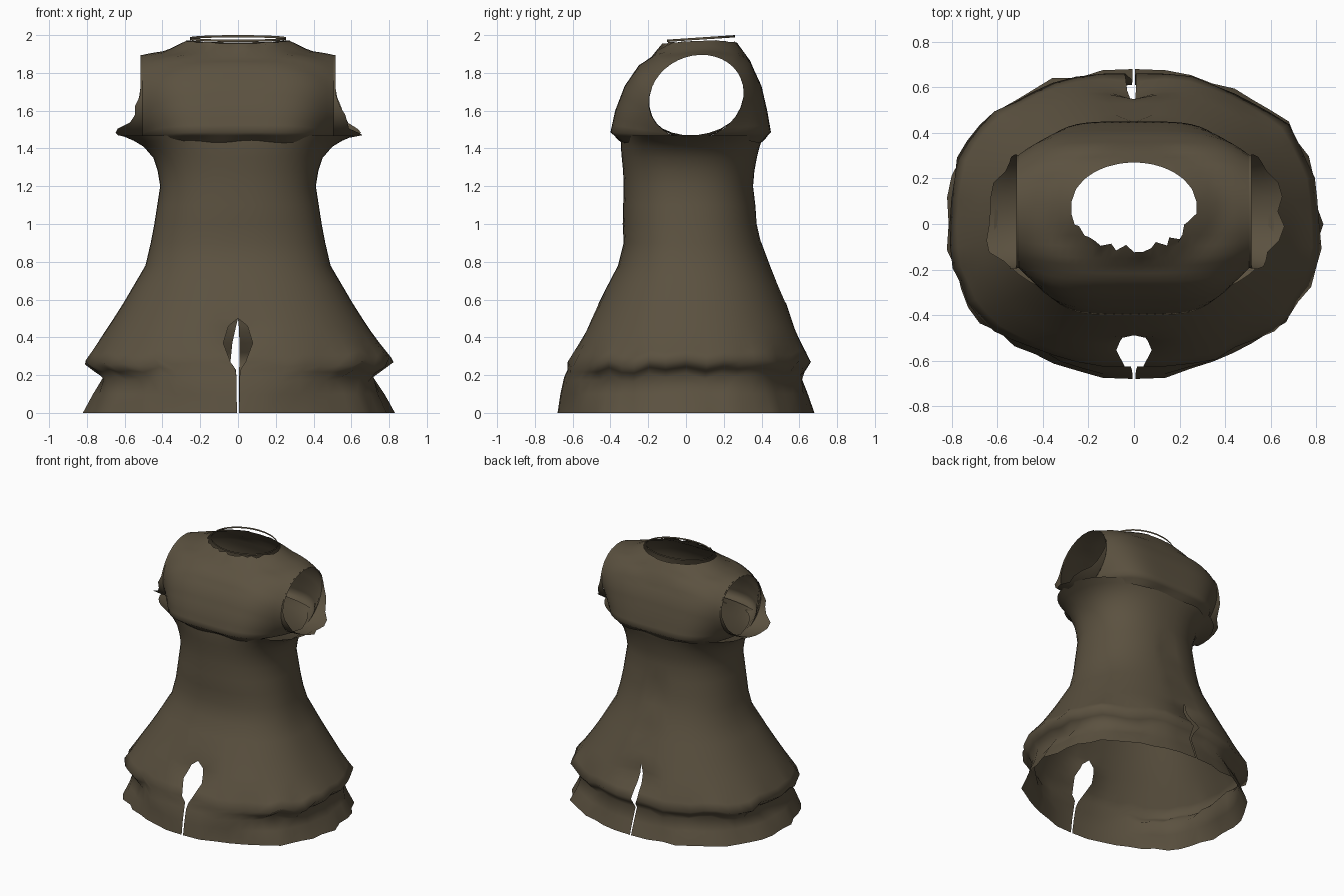
import bpy, bmesh, math, random

if "Cube" in bpy.data.objects:
    bpy.data.objects.remove(bpy.data.objects["Cube"])

random.seed(4)
cloth = bpy.data.materials.new("dark brown cloth")
cloth.diffuse_color = (0.105, 0.083, 0.051, 1)
cloth.use_nodes = True
cloth.node_tree.nodes["Principled BSDF"].inputs["Base Color"].default_value = cloth.diffuse_color


def lerp_table(table, v):
    """Linear lookup in a list of rows sorted by their first value."""
    if v <= table[0][0]:
        return table[0][1:]
    for a, b in zip(table, table[1:]):
        if v <= b[0]:
            t = (v - a[0]) / (b[0] - a[0])
            return tuple(p + (q - p) * t for p, q in zip(a[1:], b[1:]))
    return table[-1][1:]


def finish(bm, name, angle=60):
    bmesh.ops.remove_doubles(bm, verts=bm.verts, dist=0.0008)
    bmesh.ops.recalc_face_normals(bm, faces=bm.faces)
    me = bpy.data.meshes.new(name)
    bm.to_mesh(me)
    bm.free()
    me.materials.append(cloth)
    ob = bpy.data.objects.new(name, me)
    bpy.context.collection.objects.link(ob)
    bpy.ops.object.select_all(action='DESELECT')
    ob.select_set(True)
    bpy.context.view_layer.objects.active = ob
    bpy.ops.object.shade_smooth_by_angle(angle=math.radians(angle))
    return ob


def grid_faces(bm, rows):
    for r0, r1 in zip(rows, rows[1:]):
        for i in range(len(r0) - 1):
            bm.faces.new((r0[i], r0[i + 1], r1[i + 1], r1[i]))


# Robe body: height, half width, front depth, back depth
body = [(0, .815, .66, .68), (.10, .765, .645, .645), (.19, .72, .625, .61),
        (.27, .825, .63, .665), (.40, .725, .56, .61), (.55, .625, .48, .545),
        (.78, .49, .36, .445), (.90, .462, .33, .40), (1.0, .443, .335, .38),
        (1.2, .412, .33, .355), (1.28, .425, .333, .362), (1.35, .448, .34, .375),
        (1.41, .50, .345, .39), (1.44, .55, .345, .40), (1.468, .615, .345, .405)]
# Half openings by height: front, back left, back right
slits = [(0, .006, .006, .004), (.19, .008, .008, .004), (.23, .014, .012, .006),
         (.27, .04, .04, .008), (.37, .078, .03, .008), (.46, .05, .01, .004),
         (.50, 0, 0, 0)]
heights = [0, .1, .19, .23, .27, .32, .37, .43, .46, .5, .58, .68, .78, .9, 1.0,
           1.1, 1.2, 1.28, 1.35, 1.41, 1.44, 1.468]
N = 24
bm = bmesh.new()
for side in (-1, 1):
    upper = [random.uniform(-.025, .012) for _ in range(N + 1)]
    lower = [random.uniform(-.03, .02) for _ in range(N + 1)]
    drop = [random.uniform(-.03, .02) for _ in range(N + 1)]
    phase = random.uniform(0, 6)
    rows = []
    for z in heights:
        w, f, b = lerp_table(body, z)
        gap_f, gap_bl, gap_br = lerp_table(slits, z)
        row = []
        for i in range(N + 1):
            a = math.pi * (i / N - .5)
            c, s = max(0, math.cos(a)), math.sin(a)
            k, dz = 1.0, 0
            if 1 < i < N - 1:  # ragged folds along both hems
                if z < .15:
                    k += lower[i] * (1 - z / .3)
                elif z < .22:
                    k += .02 + .03 * math.sin(7 * a + phase) - .025 * c
                    dz = drop[i]
                elif z < .4:
                    fade = max(0, 1 - abs(z - .27) / .13)
                    k += upper[i] * fade
                    dz = drop[i] * fade
            g = gap_f if s < 0 else (gap_bl if side < 0 else gap_br)
            x = max(g, k * w * c ** .87) if c > .01 else g
            y = k * math.copysign(abs(s) ** .87, s) * (f if s < 0 else b)
            # Cloth pulled inward around the slits
            pull = .05 * math.exp(-((z - .41) / .09) ** 2 - (x / .1) ** 2)
            if s > 0:  # small puckers up the back seam
                for zp in (.68, 1.0):
                    pull += .03 * math.exp(-((z - zp) / .05) ** 2 - (x / .05) ** 2)
            y -= math.copysign(pull, s)
            # Hem corners poke forward at the front slit
            if s < -.99 and z < .2:
                y -= .02
            row.append(bm.verts.new((side * x, y, z + dz)))
        rows.append(row)
    grid_faces(bm, rows)
finish(bm, "robe_body", 150)

# Shoulder cape: a sideways barrel that narrows to an armhole at each end
middle = [(-.34, 1.435), (-.40, 1.485), (-.375, 1.60), (-.325, 1.73),
          (-.25, 1.84), (-.15, 1.905), (0, 1.925), (.15, 1.93), (.27, 1.915),
          (.34, 1.86), (.40, 1.73), (.43, 1.60), (.45, 1.485), (.40, 1.435)]
table = [(i / (len(middle) - 1),) + p for i, p in enumerate(middle)]
M = 39


def armhole(u):
    a = -math.pi / 2 - 2 * math.pi * u
    return .055 + .25 * math.cos(a), 1.672 + .222 * math.sin(a) + .025 * math.cos(a)


bm = bmesh.new()
rows = []
stations = 28
for j in range(stations + 1):
    x = -.505 + 1.01 * j / stations
    row = []
    for i in range(M + 1):
        u = i / M
        t = (abs(x) / .505) ** (4.5 if min(u, 1 - u) < .3 else 3.5)
        y0, z0 = lerp_table(table, u)
        y1, z1 = armhole(u)
        ripple = .006 * math.sin(19 * x) if i < 2 or i > M - 2 else 0
        row.append(bm.verts.new((x, y0 + (y1 - y0) * t,
                                 z0 + (z1 - z0) * t + ripple)))
    rows.append(row)
grid_faces(bm, rows)

# Neck opening, with a raised torn edge
NX, NY, CY = .275, .19, .08


def neck_dist(v):
    return math.hypot(v.co.x / NX, (v.co.y - CY) / NY)


hole = [f for f in bm.faces
        if f.calc_center_median().z > 1.8 and all(neck_dist(v) < 1.06 for v in f.verts)]
bmesh.ops.delete(bm, geom=hole, context='FACES')
for v in bm.verts:
    if v.co.z < 1.8:
        continue
    d = neck_dist(v)
    if v.is_boundary and d < 1.5 and abs(v.co.x) < .4:
        torn = random.uniform(.9, 1.08) if v.co.y < CY else 1
        v.co.x *= torn / max(d, .1)
        v.co.y = CY + (v.co.y - CY) * torn / max(d, .1)
        d = 1
    v.co.z += .045 * max(0, 1 - abs(d - 1) / .4)
finish(bm, "shoulder_cape", 80)

# Torn sleeve fringe flaring from the lower half of each armhole
for side, name in ((-1, "left_sleeve_fringe"), (1, "right_sleeve_fringe")):
    bm = bmesh.new()
    rows = [[], [], []]
    K = 26
    for i in range(K + 1):
        y, z = armhole(i / K)
        low = min(1, max(0, (1.75 - z) / .29)) ** 2
        jag = random.uniform(.6, 1.2) if 0 < i < K else .9
        reach = .01 + .13 * low * jag
        for r, t in enumerate((0, .5, 1)):
            rows[r].append(bm.verts.new((side * (.505 + reach * t),
                           .055 + (y - .055) * (1 + .1 * t * low),
                           z + .02 * t * t * low)))
    grid_faces(bm, rows)
    finish(bm, name, 80)

# Thin loose band above the neckline
bm = bmesh.new()
rows = [[], []]
for i in range(33):
    a = 2 * math.pi * i / 32
    for r in (0, 1):
        rows[r].append(bm.verts.new((.255 * math.cos(a), CY + .18 * math.sin(a),
                       1.976 + .012 * math.sin(a) + .012 * r)))
grid_faces(bm, rows)
finish(bm, "neck_band")
